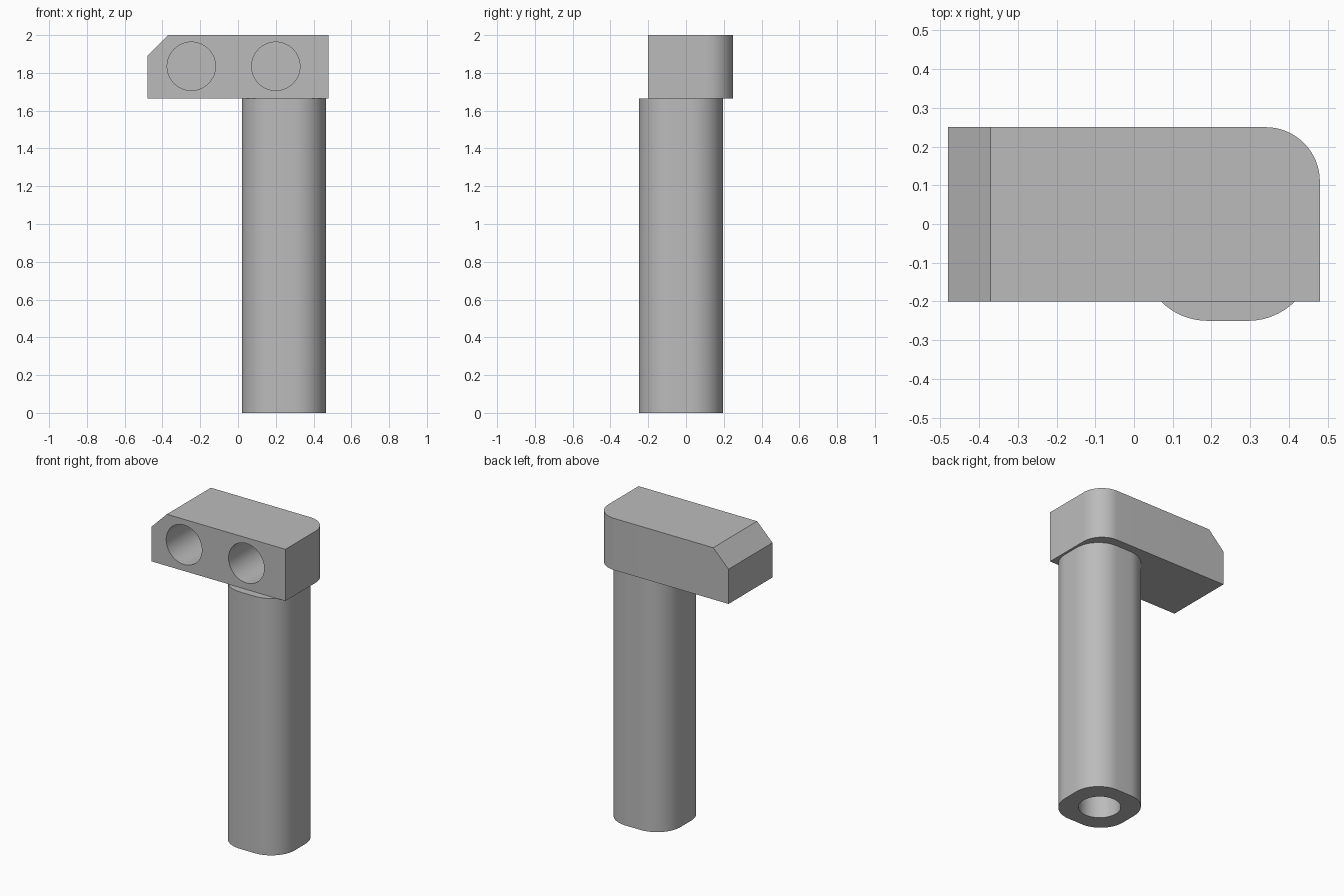
import bpy
import bmesh
from math import radians
from mathutils import Matrix, Vector

cube = bpy.data.objects.get("Cube")
if cube:
    bpy.data.objects.remove(cube, do_unlink=True)

grey = bpy.data.materials.new("plain_grey")
grey.use_nodes = True
COLOUR = (0.5, 0.5, 0.5, 1)
grey.diffuse_color = COLOUR
grey.node_tree.nodes["Principled BSDF"].inputs["Base Color"].default_value = COLOUR


def to_object(bm, name):
    bmesh.ops.recalc_face_normals(bm, faces=bm.faces)
    mesh = bpy.data.meshes.new(name)
    bm.to_mesh(mesh)
    bm.free()
    mesh.materials.append(grey)
    obj = bpy.data.objects.new(name, mesh)
    bpy.context.collection.objects.link(obj)
    return obj


def box(low, high):
    bm = bmesh.new()
    low, high = Vector(low), Vector(high)
    size = Matrix.Diagonal((*(high - low), 1))
    bmesh.ops.create_cube(bm, size=1, matrix=Matrix.Translation((low + high) / 2) @ size)
    return bm


def bevel_edges(bm, rule, width, segments):
    edges = [e for e in bm.edges if rule((e.verts[0].co + e.verts[1].co) / 2, e)]
    bmesh.ops.bevel(bm, geom=edges, offset=width, offset_type='OFFSET',
                    segments=segments, profile=0.5, affect='EDGES')


def is_upright(edge):
    a, b = (v.co for v in edge.verts)
    return abs(a.z - b.z) > 0.1 and abs(a.x - b.x) < 0.001


def drill(obj, centre, radius, depth, tilt):
    """Bore a blind round hole whose mouth is at centre."""
    bm = bmesh.new()
    # The cutter runs from just outside the mouth to the given depth
    matrix = (Matrix.Translation(centre) @ Matrix.Rotation(tilt, 4, 'X')
              @ Matrix.Translation((0, 0, depth / 2 - 0.05)))
    bmesh.ops.create_cone(bm, cap_ends=True, segments=64, radius1=radius,
                          radius2=radius, depth=depth + 0.1, matrix=matrix)
    cutter = to_object(bm, "hole_cutter")
    cutter.hide_render = True
    mod = obj.modifiers.new("hole", 'BOOLEAN')
    mod.operation = 'DIFFERENCE'
    mod.solver = 'EXACT'
    mod.object = cutter
    bpy.context.view_layer.objects.active = obj
    bpy.ops.object.modifier_apply(modifier=mod.name)
    bpy.data.objects.remove(cutter, do_unlink=True)


# Head block: chamfered top on the right, rounded corner at back left
bm = box((-0.48, -0.2, 1.665), (0.48, 0.25, 2))
bevel_edges(bm, lambda m, e: m.x < -0.4 and m.z > 1.95, 0.11, 1)
bevel_edges(bm, lambda m, e: m.x > 0.4 and m.y > 0.2 and is_upright(e), 0.14, 16)
head = to_object(bm, "head_block")
for x in (-0.247, 0.2):
    drill(head, (x, -0.2, 1.835), 0.128, 0.38, radians(-90))

# Hollow post: square section with large rounded corners
bm = box((0.02, -0.25, 0), (0.465, 0.195, 1.665))
bevel_edges(bm, lambda m, e: is_upright(e), 0.17, 16)
post = to_object(bm, "hollow_post")
drill(post, (0.2425, -0.0275, 0), 0.125, 1.5, 0)

# Smooth curved walls, crisp rims
for obj in (head, post):
    bpy.ops.object.select_all(action='DESELECT')
    obj.select_set(True)
    bpy.context.view_layer.objects.active = obj
    bpy.ops.object.shade_smooth_by_angle(angle=radians(30))
